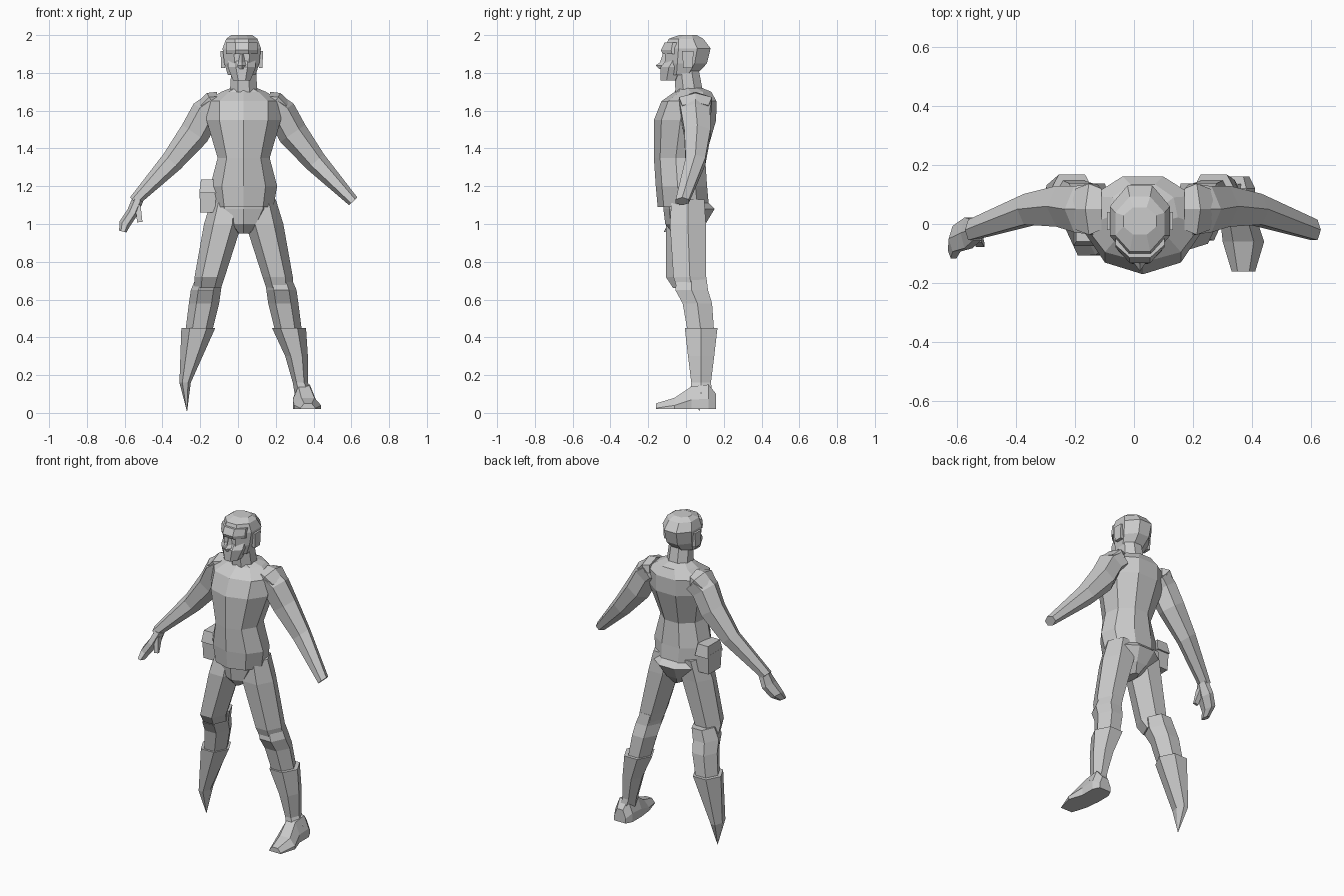
import bpy, bmesh, math
from mathutils import Vector

default_cube = bpy.data.objects.get("Cube")
if default_cube:
    bpy.data.objects.remove(default_cube)

BODY_CENTRE = Vector((.03, 0, 0))
LEFT, RIGHT = 1, -1

grey = bpy.data.materials.new("plain_grey")
grey.use_nodes = True
grey.diffuse_color = (.6, .6, .6, 1)
shader = grey.node_tree.nodes["Principled BSDF"]
shader.inputs["Base Color"].default_value = grey.diffuse_color


def finish(name, bm):
    """Turn a bmesh into a flat-shaded grey object."""
    bmesh.ops.recalc_face_normals(bm, faces=bm.faces)
    mesh = bpy.data.meshes.new(name)
    bm.to_mesh(mesh)
    bm.free()
    mesh.materials.append(grey)
    part = bpy.data.objects.new(name, mesh)
    bpy.context.collection.objects.link(part)


def skin(name, rings):
    """Join point rings of equal length into one closed mesh."""
    bm = bmesh.new()
    loops = [[bm.verts.new(point) for point in ring] for ring in rings]
    for lower, upper in zip(loops, loops[1:]):
        for i in range(len(lower)):
            bm.faces.new((lower[i - 1], lower[i], upper[i], upper[i - 1]))
    bm.faces.new(loops[0])
    bm.faces.new(loops[-1])
    finish(name, bm)


def loft(name, stations, side=LEFT, sides=6, level=True):
    """Loft polygons along stations of (x, y, z, radius across, radius in depth).

    An odd number of sides gives an edge down the front and a flat back.
    Sections lie level, or else square to the path as seen from the front.
    """
    rings = []
    centres = [Vector(station[:3]) for station in stations]
    depth = Vector((0, 1, 0))
    for k, station in enumerate(stations):
        across = Vector((1, 0, 0))
        if not level:
            run = centres[min(k + 1, len(centres) - 1)] - centres[max(k - 1, 0)]
            across = Vector((-run.z, 0, run.x)).normalized()
        width_radius, depth_radius = station[3:]
        ring = []
        for i in range(sides):
            step = i if sides % 2 else i + .5
            angle = math.tau * step / sides - math.pi / 2
            point = centres[k] + across * width_radius * math.cos(angle)
            point += depth * depth_radius * math.sin(angle)
            point.x *= side
            ring.append(point + BODY_CENTRE)
        rings.append(ring)
    skin(name, rings)


def block(name, centre, size, taper):
    """Box whose top is scaled by the taper."""
    bm = bmesh.new()
    bmesh.ops.create_cube(bm, size=1)
    for vert in bm.verts:
        if vert.co.z > 0:
            vert.co.xy *= taper
    bmesh.ops.scale(bm, verts=bm.verts, vec=size)
    bmesh.ops.translate(bm, verts=bm.verts, vec=BODY_CENTRE + Vector(centre))
    finish(name, bm)


# Torso with a front keel, and the pelvis under its hem
loft("torso", [(0, -.01, 1.09, .16, .14), (0, -.02, 1.2, .18, .14), (0, -.03, 1.35, .14, .14),
               (0, 0, 1.55, .2, .17), (0, .02, 1.65, .2, .15), (0, .04, 1.7, .12, .1),
               (0, .02, 1.72, .07, .07)], sides=9)
loft("pelvis", [(0, 0, .95, .03, .07), (0, 0, 1, .1, .11), (0, .02, 1.08, .16, .14),
                (0, 0, 1.12, .15, .12)], sides=9)

# Neck and head
loft("neck", [(0, .02, 1.68, .08, .08), (0, 0, 1.83, .07, .07)], sides=8)
loft("skull", [(-.01, -.02, 1.79, .08, .08), (-.01, 0, 1.85, .1, .12),
               (-.01, .01, 1.93, .11, .13), (-.01, 0, 1.98, .09, .1),
               (-.01, .01, 2, .06, .05)], sides=8)
loft("beard", [(-.01, -.08, 1.76, .05, .06), (-.01, -.06, 1.83, .08, .08),
               (-.01, -.04, 1.87, .08, .07)], sides=8)
loft("moustache", [(-.01, -.1, 1.82, .04, .04), (-.01, -.1, 1.84, .03, .06),
                   (-.01, -.1, 1.86, .02, .03)], sides=5)
loft("nose", [(-.01, -.1, 1.85, .02, .04), (-.01, -.1, 1.91, .01, .02)], sides=5)
loft("brow", [(-.01, -.04, 1.9, .09, .09), (-.01, -.04, 1.92, .09, .1),
              (-.01, -.04, 1.96, .09, .08)], sides=8)

# Parts found on both sides of the body
for label, side in (("left", LEFT), ("right", RIGHT)):
    block(label + "_ear", (side * .1 - .01, .01, 1.87), (.02, .05, .09), 1.2)
    loft(label + "_arm", [(.15, .05, 1.63, .07, .1), (.2, .05, 1.59, .08, .09),
                          (.26, .06, 1.48, .08, .08), (.38, .05, 1.33, .06, .06),
                          (.58, -.02, 1.12, .03, .04)], side, level=False)
    loft(label + "_shoulder_pad", [(.14, .05, 1.65, .05, .08), (.17, .05, 1.65, .05, .1),
                                   (.21, .05, 1.61, .05, .08)], side, level=False)
    # The right thigh swells forward above the knee
    lean = -.04 if side == RIGHT else 0
    loft(label + "_thigh", [(.09, .01, 1.13, .08, .1), (.11, .01 + lean / 2, 1, .1, .11),
                            (.18, .02 + lean, .72, .08, .1),
                            (.19, .03 + lean / 2, .66, .07, .09)], side)
    loft(label + "_knee", [(.18, .03, .72, .07, .09), (.2, .03, .65, .08, .1),
                           (.21, .06, .58, .08, .09), (.24, .08, .42, .07, .08)], side)

# Right hand with thumb
loft("right_hand", [(.56, -.02, 1.13, .03, .04), (.59, -.03, 1.06, .03, .06),
                    (.63, -.05, 1, .03, .05), (.64, -.09, .96, .02, .03)], RIGHT, level=False)
loft("right_thumb", [(.56, -.04, 1.1, .02, .03), (.55, -.07, 1.01, .02, .01)],
     RIGHT, sides=4, level=False)

# Left boot: shaft, then foot sections of (x, y, half width, height)
loft("left_boot_shaft", [(.24, .08, .45, .09, .1), (.28, .08, .3, .06, .08),
                         (.3, .08, .16, .04, .06), (.32, .08, .1, .05, .07)])
SOLE = .02
foot = []
for x, y, half, top in ((.35, .16, .04, .1), (.35, .12, .06, .15), (.35, .03, .06, .14),
                        (.37, -.06, .07, .08), (.37, -.16, .04, .05)):
    corners = [(-half, SOLE), (half, SOLE), (half, top / 2), (half / 2, top),
               (-half / 2, top), (-half, top / 2)]
    foot.append([(x + offset, y, height) for offset, height in corners])
skin("left_boot_foot", foot)

# Right lower leg tapers to a point
loft("right_shin_spike", [(.24, .08, .45, .09, .1), (.31, .08, .16, .03, .06),
                          (.3, .07, .01, .001, .001)], RIGHT)

# Hip pouch with flap
block("hip_pouch", (-.19, 0, 1.12), (.08, .12, .12), 1.1)
block("hip_pouch_flap", (-.19, 0, 1.2), (.09, .15, .07), .8)
